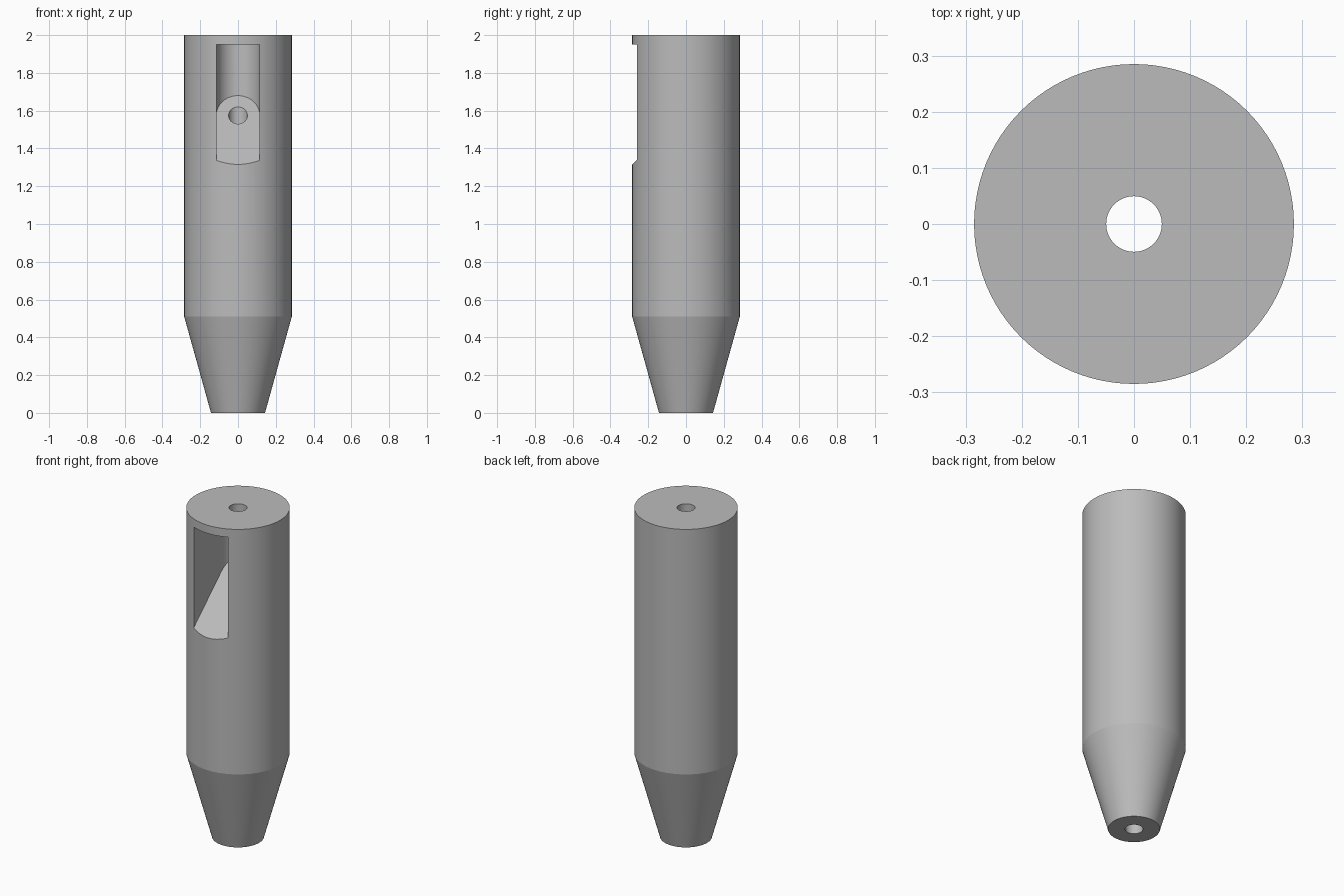
import bpy, bmesh
from math import sin, cos, pi, radians

cube = bpy.data.objects.get("Cube")
if cube:
    bpy.data.objects.remove(cube, do_unlink=True)

RADIUS, TIP_RADIUS, BORE, HEIGHT, TAPER_TOP = 0.285, 0.143, 0.0495, 2.0, 0.51
SLOT_R, SLOT_TOP, RAMP_Z, RAMP_SLOPE = 0.115, 1.95, 1.575, 0.91
SEGMENTS = 96

grey = bpy.data.materials.new("plain grey")
grey.use_nodes = True
colour = (0.5, 0.5, 0.5, 1)
grey.diffuse_color = colour
grey.node_tree.nodes["Principled BSDF"].inputs["Base Color"].default_value = colour


def make_object(name, bm):
    bmesh.ops.recalc_face_normals(bm, faces=bm.faces)
    mesh = bpy.data.meshes.new(name)
    bm.to_mesh(mesh)
    bm.free()
    mesh.materials.append(grey)
    obj = bpy.data.objects.new(name, mesh)
    bpy.context.collection.objects.link(obj)
    return obj


def lathe(name, profile):
    """Revolve a closed (radius, z) loop around the z axis."""
    bm = bmesh.new()
    rings = []
    for i in range(SEGMENTS):
        a = 2 * pi * i / SEGMENTS
        rings.append([bm.verts.new((r * cos(a), r * sin(a), z)) for r, z in profile])
    n = len(profile)
    for i in range(SEGMENTS):
        p, q = rings[i], rings[(i + 1) % SEGMENTS]
        for j in range(n):
            k = (j + 1) % n
            bm.faces.new((p[j], q[j], q[k], p[k]))
    return make_object(name, bm)


# Tapered tube with a bore along its whole length
body = lathe("tapered_tube", [(BORE, 0), (TIP_RADIUS, 0), (RADIUS, TAPER_TOP),
                              (RADIUS, HEIGHT), (BORE, HEIGHT)])

# Window cutter: round-backed slot with a flat top and a sloping floor
outline = [(-SLOT_R, -0.4), (SLOT_R, -0.4)]
outline += [(SLOT_R * cos(pi * i / 48), SLOT_R * sin(pi * i / 48)) for i in range(49)]
bm = bmesh.new()
floor = [bm.verts.new((x, y, RAMP_Z + RAMP_SLOPE * y)) for x, y in outline]
roof = [bm.verts.new((x, y, SLOT_TOP)) for x, y in outline]
bm.faces.new(floor)
bm.faces.new(roof)
for i in range(len(outline)):
    j = (i + 1) % len(outline)
    bm.faces.new((floor[i], floor[j], roof[j], roof[i]))
cutter = make_object("window_cutter", bm)
cutter.hide_render = True

# Cut the window and keep crisp edges on the smooth walls
cut = body.modifiers.new("window", 'BOOLEAN')
cut.operation = 'DIFFERENCE'
cut.solver = 'EXACT'
cut.object = cutter
bpy.ops.object.select_all(action='DESELECT')
body.select_set(True)
bpy.context.view_layer.objects.active = body
bpy.ops.object.modifier_apply(modifier=cut.name)
bpy.data.objects.remove(cutter, do_unlink=True)
bpy.ops.object.shade_smooth_by_angle(angle=radians(12))
